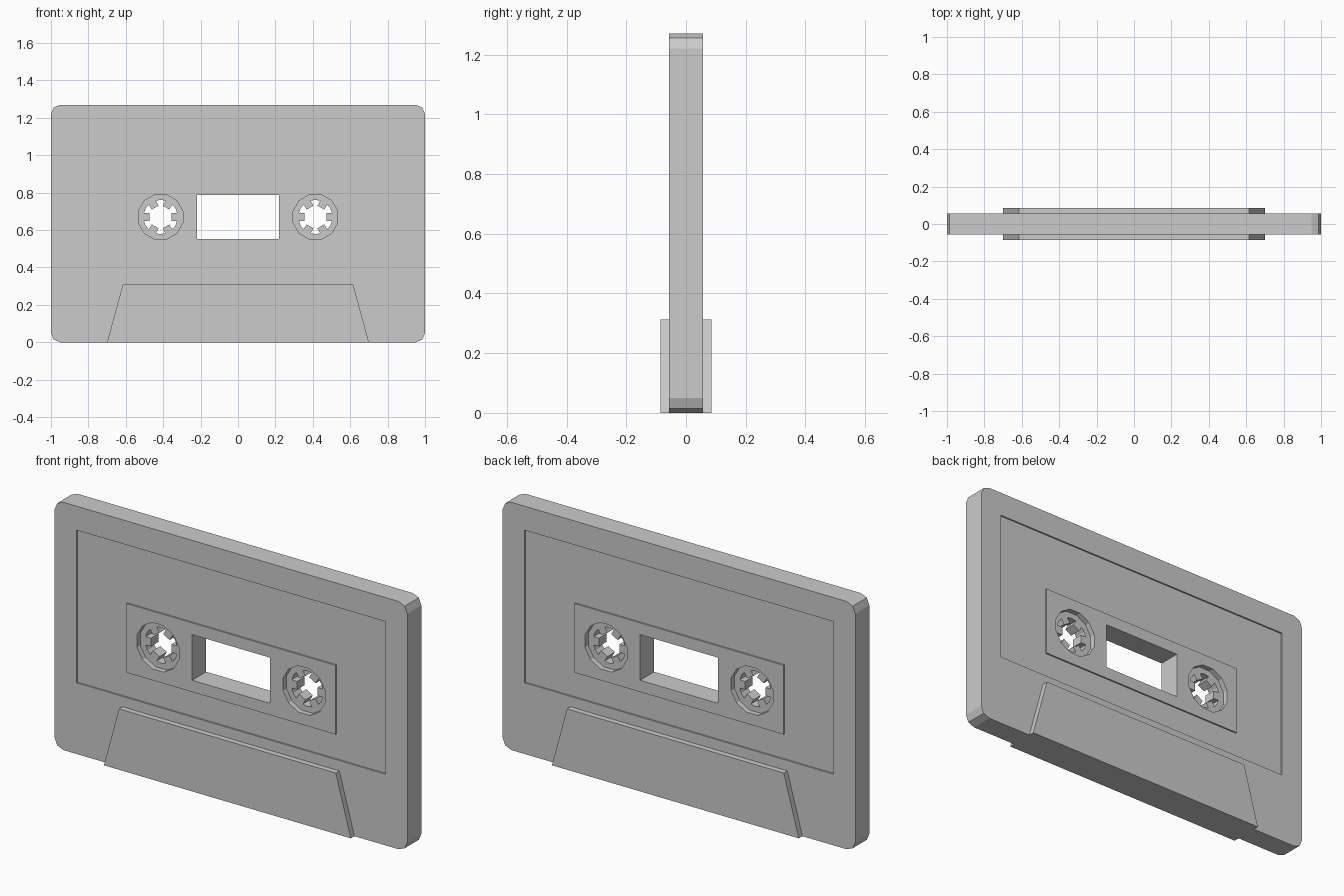
import bpy, bmesh
from math import sin, cos, pi, radians

if "Cube" in bpy.data.objects:
    bpy.data.objects.remove(bpy.data.objects["Cube"])

T = 0.057            # half thickness of the shell
RECESS = 0.008       # depth of the label recess
HUB_X, HUB_Z = 0.414, 0.67


def prism(name, pts, y0, y1):
    """Extrude an x-z outline from y0 to y1."""
    bm = bmesh.new()
    face = bm.faces.new([bm.verts.new((x, y0, z)) for x, z in pts])
    ext = bmesh.ops.extrude_face_region(bm, geom=[face])
    moved = [v for v in ext['geom'] if isinstance(v, bmesh.types.BMVert)]
    bmesh.ops.translate(bm, verts=moved, vec=(0, y1 - y0, 0))
    bmesh.ops.recalc_face_normals(bm, faces=bm.faces)
    me = bpy.data.meshes.new(name)
    bm.to_mesh(me)
    bm.free()
    ob = bpy.data.objects.new(name, me)
    bpy.context.collection.objects.link(ob)
    return ob


def rect(hx, z0, z1):
    return [(-hx, z0), (hx, z0), (hx, z1), (-hx, z1)]


def ngon(cx, cz, r, n, start=0.0):
    return [(cx + r * cos(start + 2 * pi * i / n),
             cz + r * sin(start + 2 * pi * i / n)) for i in range(n)]


def boolean(target, tool, op):
    """Apply a boolean and discard the tool object."""
    mod = target.modifiers.new(op.lower(), 'BOOLEAN')
    mod.operation, mod.object, mod.solver = op, tool, 'EXACT'
    bpy.context.view_layer.objects.active = target
    bpy.ops.object.modifier_apply(modifier=mod.name)
    bpy.data.objects.remove(tool)


# Shell with two-segment rounded corners
R, W, H = 0.05, 1.0, 1.27
outline = []
for cx, cz, a0 in ((W - R, R, -90), (W - R, H - R, 0), (R - W, H - R, 90), (R - W, R, 180)):
    for k in range(3):
        a = radians(a0 + 45 * k)
        outline.append((cx + R * cos(a), cz + R * sin(a)))
shell = prism("shell", outline, -T, T)

# Label recess on both faces, leaving a flush panel in the middle
for s in (-1, 1):
    cutter = prism("label_cutter", rect(0.876, 0.365, 1.147), s * (T - RECESS), s * (T + 0.05))
    boolean(cutter, prism("panel_island", rect(0.593, 0.493, 0.847), s * 0.02, s * 0.2), 'DIFFERENCE')
    boolean(shell, cutter, 'DIFFERENCE')

# Window and reel holes
boolean(shell, prism("window_cutter", rect(0.22, 0.553, 0.787), -0.2, 0.2), 'DIFFERENCE')
for s in (-1, 1):
    hole = ngon(s * HUB_X, HUB_Z, 0.123, 12, pi / 12)
    boolean(shell, prism("reel_cutter", hole, -0.2, 0.2), 'DIFFERENCE')

# Thick tape-head section along the bottom edge
head = [(-0.70, 0), (0.70, 0), (0.615, 0.312), (-0.615, 0.312)]
boolean(shell, prism("head_section", head, -0.086, 0.086), 'UNION')

# Reel hubs: a ring with six inward teeth
for s, side in ((-1, "left"), (1, "right")):
    cx = s * HUB_X
    hub = prism("reel_hub_" + side, ngon(cx, HUB_Z, 0.123, 12, pi / 12), -0.03, 0.03)
    bore = []
    for k in range(6):
        a = k * pi / 3
        # tooth root, tip, tip, root, then the middle of the gap
        for r, t in ((0.088, -0.021), (0.058, -0.021), (0.058, 0.021), (0.088, 0.021)):
            bore.append((cx + r * cos(a) - t * sin(a), HUB_Z + r * sin(a) + t * cos(a)))
        g = a + pi / 6
        bore.append((cx + 0.092 * cos(g), HUB_Z + 0.092 * sin(g)))
    boolean(hub, prism("bore_cutter", bore, -0.2, 0.2), 'DIFFERENCE')
